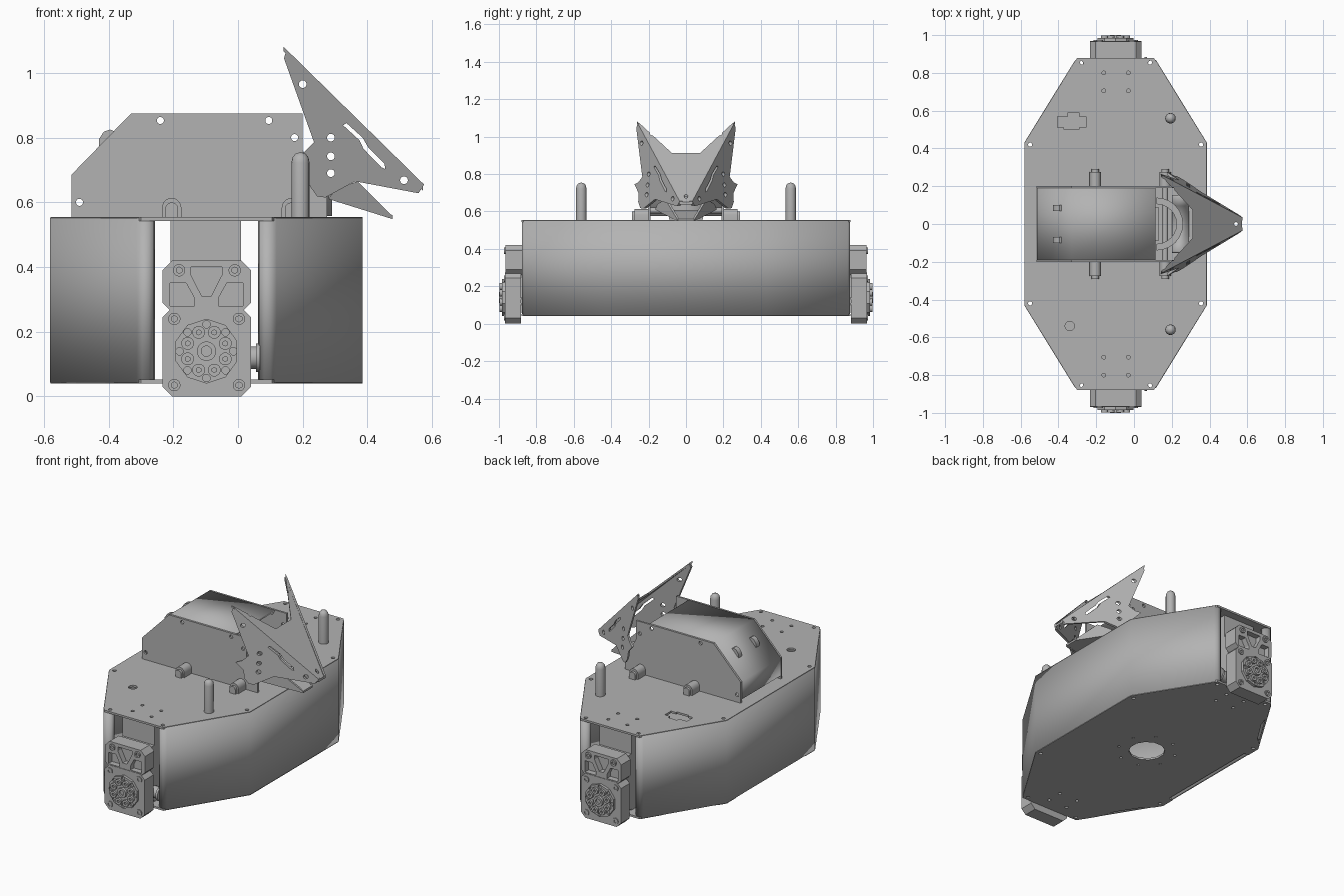
import bpy, bmesh, math

cube = bpy.data.objects.get("Cube")
if cube:
    bpy.data.objects.remove(cube, do_unlink=True)

grey = bpy.data.materials.new("plain grey")
grey.use_nodes = True
COLOUR = (0.45, 0.45, 0.45, 1)
grey.diffuse_color = COLOUR
grey.node_tree.nodes["Principled BSDF"].inputs["Base Color"].default_value = COLOUR


# Frames turn a drawn outline (u, v) and a depth w into a position
def flat(u, v, w):
    return (u, v, w)


def upright(side):
    return lambda u, v, w: (u, side * w, v)


def along_x(u, v, w):
    return (w, u, v)


def finish(name, bm, smooth=False):
    bmesh.ops.recalc_face_normals(bm, faces=bm.faces)
    mesh = bpy.data.meshes.new(name)
    bm.to_mesh(mesh)
    bm.free()
    ob = bpy.data.objects.new(name, mesh)
    bpy.context.collection.objects.link(ob)
    mesh.materials.append(grey)
    if smooth:
        activate(ob)
        bpy.ops.object.shade_smooth_by_angle(angle=math.radians(40))
    return ob


def activate(ob):
    bpy.ops.object.select_all(action="DESELECT")
    ob.select_set(True)
    bpy.context.view_layer.objects.active = ob


def prism(name, outlines, frame, lo, hi, smooth=False):
    bm = bmesh.new()
    for pts in outlines:
        a = [bm.verts.new(frame(u, v, lo)) for u, v in pts]
        b = [bm.verts.new(frame(u, v, hi)) for u, v in pts]
        bm.faces.new(a)
        bm.faces.new(b)
        for i in range(len(a)):
            j = (i + 1) % len(a)
            bm.faces.new((a[i], a[j], b[j], b[i]))
    return finish(name, bm, smooth)


def cut(ob, outlines, frame, lo, hi):
    cutter = prism("cutter", outlines, frame, lo, hi)
    cutter.hide_render = True
    mod = ob.modifiers.new("cut", "BOOLEAN")
    mod.operation, mod.solver, mod.object = "DIFFERENCE", "EXACT", cutter
    activate(ob)
    bpy.ops.object.modifier_apply(modifier=mod.name)
    bpy.data.objects.remove(cutter, do_unlink=True)


def sheet(name, path, frame, lo, hi, thick=0.012):
    bm = bmesh.new()
    rows = [[bm.verts.new(frame(u, v, w)) for w in (lo, hi)] for u, v in path]
    for p, q in zip(rows, rows[1:]):
        bm.faces.new((p[0], q[0], q[1], p[1]))
    ob = finish(name, bm, True)
    mod = ob.modifiers.new("thickness", "SOLIDIFY")
    mod.thickness, mod.offset = thick, 0
    activate(ob)
    bpy.ops.object.modifier_apply(modifier=mod.name)
    return ob


def ring(u, v, r, n=16):
    return [(u + r * math.cos(math.tau * (i + .5) / n), v + r * math.sin(math.tau * (i + .5) / n))
            for i in range(n)]


def box(u0, u1, v0, v1, c=0.0):
    if not c:
        return [(u0, v0), (u1, v0), (u1, v1), (u0, v1)]
    return [(u0 + c, v0), (u1 - c, v0), (u1, v0 + c), (u1, v1 - c),
            (u1 - c, v1), (u0 + c, v1), (u0, v1 - c), (u0, v0 + c)]


def dome(cx, base, r, top, n=6):
    arc = [(cx + r * math.cos(math.pi * i / n), top - r + r * math.sin(math.pi * i / n))
           for i in range(n + 1)]
    return [(cx + r, base)] + arc + [(cx - r, base)]


CX = -0.0975  # centre line of the hull

# Hull plates
half = [(.385, .43), (.105, .88), (-.3, .88), (-.58, .43)]
octagon = half + [(x, -y) for x, y in reversed(half)]
corner_holes = [ring(x, s * y, .011) for s in (1, -1)
                for x, y in ((-.275, .855), (.085, .855), (.355, .42), (-.55, .42))]
motor_holes = [ring(x, s * y, .01) for s in (1, -1) for x in (-.16, -.03) for y in (.705, .8)]
top_plate = prism("top_plate", [octagon], flat, .543, .555)
cross = [(-.405, .51), (-.37, .51), (-.37, .5), (-.29, .5), (-.29, .51), (-.255, .51),
         (-.255, .57), (-.29, .57), (-.29, .59), (-.35, .59), (-.35, .57), (-.405, .57)]
cut(top_plate, corner_holes + motor_holes + [cross, ring(-.34, -.54, .025)], flat, .5, .6)

bottom_plate = prism("bottom_plate", [octagon], flat, .04, .052)
notches = [box(-.62, -.55, -.34, .34)]
for s in (1, -1):
    notches.append([(-.58, s * .52), (-.55, s * .478), (-.5, s * .52),
                    (-.41, s * .66), (-.37, s * .768), (-.45, s * .75)])
rim_holes = [ring(*p, .008) for p in ring(CX, 0, .17, 8)]
cut(bottom_plate, corner_holes + motor_holes + rim_holes + notches + [ring(CX, 0, .105, 12)],
    flat, .0, .1)

# Bent hull walls, left and right of the open ends
for s, name in ((1, "left_wall"), (-1, "right_wall")):
    quarter = [(.165, .84), (.168, .86), (.18, .871), (.197, .872), (.212, .86), (.477, .43)]
    path = quarter + [(x, -y) for x, y in reversed(quarter)]
    sheet(name, [(CX + s * x, y) for x, y in path], flat, .043, .552)

# Wheel motors with brackets and hubs at both ends
for s, name in ((1, "back"), (-1, "front")):
    f = upright(s)
    prism(name + "_motor", [box(-.208, .01, .052, .543)], f, .6, .83)
    prism(name + "_motor_neck", [box(-.208, .01, .06, .4)], f, .83, .89)
    upper = prism(name + "_bracket_upper", [box(-.233, .04, .26, .42, .03)], f, .875, .965)
    cut(upper, [[(-.145, .4), (-.145, .375), (-.112, .31), (-.083, .31), (-.05, .375), (-.05, .4)],
                [(-.21, .28), (-.135, .28), (-.135, .305), (-.16, .35), (-.21, .35)],
                [(.015, .28), (-.06, .28), (-.06, .305), (-.035, .35), (.015, .35)]], f, .93, 1)
    prism(name + "_bracket_lower", [box(-.233, .04, 0, .275, .03)], f, .882, .968)
    spots = [(-.182, .39), (-.01, .39), (-.197, .24), (.003, .24), (-.197, .035), (.003, .035)]
    screws = prism(name + "_screws", [ring(*p, .019) for p in spots], f, .95, .974, True)
    cut(screws, [ring(*p, .01, 6) for p in spots], f, .966, 1)
    hub = prism(name + "_hub", [ring(CX, .14, .1, 10)], f, .96, .984)
    cut(hub, [ring(CX + .083 * math.cos(a), .14 + .083 * math.sin(a), .012, 8)
              for a in [math.tau * i / 8 for i in range(8)]], f, .974, 1)
    bosses = prism(name + "_hub_bosses", [ring(*p, .02, 12) for p in ring(CX, .14, .063, 8)],
                   f, .98, .998, True)
    cut(bosses, [ring(*p, .008, 6) for p in ring(CX, .14, .063, 8)], f, .99, 1.1)
    core = prism(name + "_hub_core", [ring(CX, .14, .03)], f, .98, 1.0, True)
    cut(core, [ring(CX, .14, .016)], f, .988, 1.1)
    prism(name + "_idler", [ring(s * .84, .12, .035)], along_x, .01, .055, True)
    prism(name + "_idler_rim", [ring(s * .84, .12, .045)], along_x, .055, .068, True)

# Antenna posts with domed tops
for s, name in ((1, "back_post"), (-1, "front_post")):
    bm = bmesh.new()
    profile = [(.028, .55), (.028, .722), (.025, .738), (.016, .75), (0, .755)]
    vs = [bm.verts.new((r, 0, z)) for r, z in profile]
    es = [bm.edges.new(p) for p in zip(vs, vs[1:])]
    bmesh.ops.spin(bm, geom=vs + es, cent=(0, 0, 0), axis=(0, 0, 1), angle=math.tau, steps=16)
    bmesh.ops.remove_doubles(bm, verts=bm.verts, dist=1e-4)
    bmesh.ops.translate(bm, vec=(.193, s * .56, 0), verts=bm.verts)
    finish(name, bm, True)

# Upper housing: two side plates and a bent cover
outline = [(-.515, .555), (-.515, .685), (-.33, .875), (.2, .875), (.2, .76), (.275, .62), (.275, .555)]
for s, name in ((1, "back"), (-1, "front")):
    side = prism(name + "_housing_side", [outline], upright(s), .19, .202)
    cut(side, [ring(*p, .011) for p in ((-.49, .6), (-.24, .853), (.095, .853), (.175, .8))],
        upright(s), .1, .3)
    # Rounded clips holding the housing down
    for x, end in ((-.205, "tail"), (.165, "nose")):
        clip = prism(name + "_" + end + "_clip", [dome(x, .55, .03, .614)], upright(s), .2, .275, True)
        cut(clip, [ring(x, .588, .01)], upright(s), .26, .4)
        prism(name + "_" + end + "_clip_tip", [dome(x, .55, .02, .6)], upright(s), .274, .29, True)
sheet("housing_cover", [(-.509, .575), (-.509, .683), (-.328, .869), (.115, .869)],
      upright(1), -.195, .195)
for s, name in ((1, "back_hook"), (-1, "front_hook")):
    prism(name, [[(-.43, .76), (-.43, .795), (-.415, .818), (-.395, .825), (-.38, .818), (-.38, .8)]],
          upright(1), s * .085 - .016, s * .085 + .016, True)

# Pivot, tilt motor and curved cradle inside the housing mouth
prism("pivot_bar", [ring(.165, .605, .016)], upright(1), -.2, .2, True)
prism("tilt_motor", [box(.03, .13, -.09, .09)], flat, .556, .76)
arc = [(.12 + r * math.cos(a), r * math.sin(a)) for r, d in ((.14, 1), (.105, -1))
       for a in [d * math.pi * (i - 6) / 12 for i in range(13)]]
prism("cradle", [arc], flat, .6, .65, True)
sheet("cradle_band", [(-.15, .64), (-.1, .6), (-.05, .565), (.05, .565), (.1, .6), (.15, .64)],
      along_x, .2, .29, .015)


# Head: sloping face panel with two flared cheeks
def face_frame(u, v, w):
    return (u, v, 1.222 - u + w)


panel = [(.14, .262), (.158, .24), (.31, .075)]
panel = panel + [(x, -y) for x, y in reversed(panel)] + [(.572, -.035), (.572, .035)]
face = prism("face_panel", [panel], face_frame, -.014, 0)
cut(face, [ring(.54, 0, .01), ring(.205, .183, .01), ring(.205, -.183, .01)], face_frame, -.1, .1)

cheek = [(.142, 1.045), (.148, 1.065), (.162, 1.06), (.575, .655), (.558, .628), (.362, .665),
         (.27, .615), (.245, .618), (.222, .65), (.215, .7), (.175, .745), (.205, .755), (.235, .785)]
slot = [(.325, .838), (.335, .845), (.385, .8), (.402, .77), (.452, .72), (.455, .703),
        (.443, .708), (.388, .765), (.375, .792)]
for s, name in ((1, "back_cheek"), (-1, "front_cheek")):
    def cheek_frame(u, v, w, s=s):
        return (u, s * (.262 - .625 * (u - .145) - .1 * (v - 1.065) + w), v)
    ob = prism(name, [cheek], cheek_frame, -.016, 0)
    spots = ((.2, .965), (.287, .8), (.287, .742), (.287, .69), (.513, .668))
    cut(ob, [slot] + [ring(*p, .012) for p in spots], cheek_frame, -.05, .05)

    # Chin flanges below the cheeks
    def chin_frame(u, v, w, s=s):
        return (u, s * (.165 - .6 * (u - .28) + w), v)
    prism(name.replace("cheek", "chin_flange"),
          [[(.28, .61), (.478, .548), (.475, .56), (.37, .665), (.3, .64)]], chin_frame, -.012, 0)


def chin_floor(u, v, w):
    return (u, v, .612 - .32 * (u - .28) + w)


prism("chin_floor", [[(.28, .16), (.33, .06), (.33, -.06), (.28, -.16), (.478, -.044), (.478, .044)]],
      chin_floor, 0, .012)
